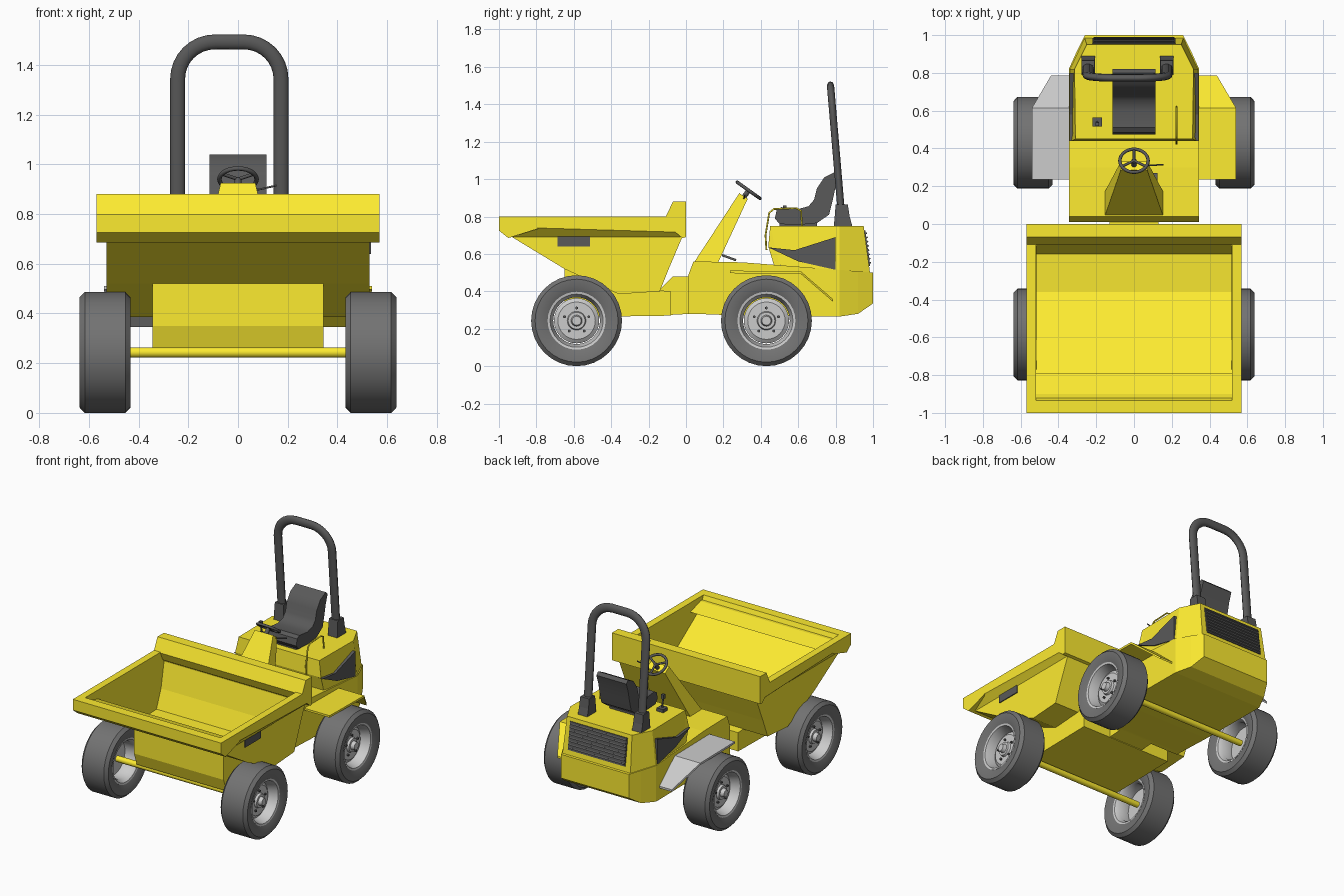
import bpy, bmesh
from math import sin, cos, pi, radians
from mathutils import Vector

if "Cube" in bpy.data.objects:
    bpy.data.objects.remove(bpy.data.objects["Cube"])


def material(name, r, g, b):
    m = bpy.data.materials.new(name)
    m.diffuse_color = (r, g, b, 1)
    m.use_nodes = True
    m.node_tree.nodes["Principled BSDF"].inputs["Base Color"].default_value = m.diffuse_color
    return m


YELLOW = material("yellow_paint", 0.98, 0.83, 0.03)
DARK = material("dark_grey", 0.1, 0.1, 0.1)
RUBBER = material("rubber", 0.17, 0.17, 0.17)
STEEL = material("steel", 0.52, 0.52, 0.52)


def loft(name, rings, mat, wrap=False, smooth=False):
    """Skin a list of equal-length point rings; cap the ends unless wrapped."""
    bm = bmesh.new()
    vs = [[bm.verts.new(p) for p in ring] for ring in rings]
    n = len(vs[0])
    for k in range(len(vs) if wrap else len(vs) - 1):
        a, b = vs[k], vs[(k + 1) % len(vs)]
        for i in range(n):
            j = (i + 1) % n
            bm.faces.new((a[i], a[j], b[j], b[i]))
    if not wrap:
        bm.faces.new(vs[0])
        bm.faces.new(vs[-1])
    bmesh.ops.recalc_face_normals(bm, faces=bm.faces)
    me = bpy.data.meshes.new(name)
    bm.to_mesh(me)
    bm.free()
    if smooth:
        me.shade_smooth()
        me.set_sharp_from_angle(angle=radians(35))
    me.materials.append(mat)
    ob = bpy.data.objects.new(name, me)
    bpy.context.collection.objects.link(ob)
    return ob


def prism(name, yz, x0, x1, mat, smooth=False):
    return loft(name, [[(x, y, z) for y, z in yz] for x in (x0, x1)], mat, smooth=smooth)


def box(name, loc, size, mat, rot=(0, 0, 0)):
    a, b, c = (s / 2 for s in size)
    ob = loft(name, [[(-a, -b, z), (a, -b, z), (a, b, z), (-a, b, z)] for z in (-c, c)], mat)
    ob.location, ob.rotation_euler = loc, rot
    return ob


def circle(x, r, y, z, n=32):
    return [(x, y + r * sin(2 * pi * i / n), z - r * cos(2 * pi * i / n)) for i in range(n)]


def tube(name, pts, r, mat):
    cu = bpy.data.curves.new(name, 'CURVE')
    cu.dimensions = '3D'
    cu.bevel_depth, cu.bevel_resolution, cu.use_fill_caps = r, 3, True
    sp = cu.splines.new('POLY')
    sp.points.add(len(pts) - 1)
    for p, q in zip(sp.points, pts):
        p.co = (*q, 1)
    cu.materials.append(mat)
    ob = bpy.data.objects.new(name, cu)
    bpy.context.collection.objects.link(ob)
    return ob


# Wheels and axles
TYRE = [(-.085, .15), (-.1, .185), (-.1025, .222), (-.082, .243),
        (.082, .243), (.1025, .222), (.1, .185), (.085, .15)]
RIM = [(.088, .155), (.085, .142), (.03, .125), (-.06, .125), (-.085, .142),
       (-.088, .155), (-.04, .15), (.04, .15)]
for label, y in (("front", -.585), ("rear", .43)):
    tube(label + "_axle", [(-.52, y, .243), (.52, y, .243)], .021, YELLOW)
    for side, s in (("left", -1), ("right", 1)):
        def rings(profile, yy=y, zz=.243, n=32):
            return [circle(s * (.5345 + d), r, yy, zz, n) for d, r in profile]
        nm = f"{label}_{side}_"
        loft(nm + "tyre", rings(TYRE), RUBBER, wrap=True, smooth=True)
        loft(nm + "rim", rings(RIM), STEEL, wrap=True, smooth=True)
        loft(nm + "wheel_disc", rings([(.01, .121), (.02, .121), (.035, .1), (.035, .05),
                                       (.05, .045), (.05, .03), (.075, .024)]), STEEL, smooth=True)
        for k in range(5):
            a = 2 * pi * k / 5
            loft(f"{nm}bolt_{k}", rings([(.03, .008), (.046, .008)],
                                        y + .068 * sin(a), .243 + .068 * cos(a), 6), DARK)


# Skip: nested rectangular loops from outer floor, over the rim, to inner floor
def rect(w, yf, zf, yb, zb):
    return [(-w, yf, zf), (w, yf, zf), (w, yb, zb), (-w, yb, zb)]


loft("skip", [rect(.53, -.36, .385, -.14, .40),
              rect(.53, -.65, .52, -.088, .53),
              rect(.53, -.93, .69, -.02, .69),
              rect(.56, -.975, .735, -.005, .705),
              rect(.57, -1, .745, 0, .715),
              rect(.57, -1, .80, 0, .80),
              rect(.52, -.935, .80, -.07, .80),
              rect(.52, -.90, .72, -.07, .72),
              rect(.515, -.64, .55, -.11, .55),
              rect(.515, -.36, .415, -.16, .425)], YELLOW)
prism("skip_front_lip", [(-1, .77), (-1, .725), (-.95, .685), (-.79, .735), (-.90, .77)],
      -.57, .57, YELLOW)
prism("skip_back_lip", [(-.11, .795), (-.07, .88), (0, .88), (0, .69), (-.02, .685), (-.085, .74)],
      -.57, .57, YELLOW)
box("skip_side_plate", (.531, -.60, .675), (.01, .175, .07), DARK)

# Front chassis and pivot post
prism("front_chassis", [(-.65, .53), (-.65, .35), (-.62, .262), (-.08, .27), (-.08, .40),
                        (-.14, .405), (-.36, .39)], -.345, .345, YELLOW)
prism("pivot_post", [(-.16, .27), (-.16, .39), (-.07, .48), (.03, .48), (.03, .28)],
      -.13, .13, YELLOW)


# Rear body, hood and fenders as cross-sections along y
def section(y0, z0, w0, y1, z1, w1):
    return [(-w0, y0, z0), (w0, y0, z0), (w1, y1, z1), (-w1, y1, z1)]


loft("rear_body", [section(y, z0, w, y, z1, w) for y, w, z0, z1 in (
    (.01, .345, .28, .48), (.04, .345, .28, .56), (.30, .345, .27, .555),
    (.82, .345, .265, .515), (.92, .30, .28, .507), (1.0, .26, .335, .50))], YELLOW)
loft("hood", [section(.47, .54, .33, .44, .64, .33),
              section(.50, .54, .335, .45, .75, .31),
              section(.82, .50, .34, .82, .75, .315),
              section(.985, .49, .262, .95, .75, .25)], YELLOW)
for side, s in (("left", -1), ("right", 1)):
    prism(side + "_hood_panel", [(.44, .635), (.58, .62), (.80, .69), (.80, .515), (.60, .56)],
          s * .30, s * .342, DARK)
    loft(side + "_fender", [[(s * .34, y, z), (s * w, y, z), (s * w, y, z + .014), (s * .34, y, z + .014)]
                            for y, z, w in ((.235, .497, .54), (.615, .492, .54), (.785, .345, .44))],
         YELLOW if s > 0 else STEEL)

# Rear grille
TILT = (.135, 0, 0)
box("grille", (0, .966, .63), (.44, .012, .19), DARK, TILT)
for k in range(8):
    z = .552 + k * .0225
    box(f"grille_slat_{k}", (0, .973 - (z - .63) * .136, z), (.43, .012, .009), DARK, (.5, 0, 0))

# Steering pedestal and wheel
loft("steering_pedestal", [rect(.155, .04, .55, .17, .55), rect(.07, .285, .925, .33, .895)], YELLOW)
hub = Vector((0, .335, .94))
tube("steering_column", [(0, .30, .89), hub], .014, DARK)
bpy.ops.mesh.primitive_torus_add(major_radius=.075, minor_radius=.009, major_segments=28,
                                 minor_segments=8, location=hub, rotation=(-.62, 0, 0))
wheel = bpy.context.object
wheel.name = "steering_wheel"
wheel.data.shade_smooth()
wheel.data.materials.append(DARK)
for k in range(3):
    a = pi / 2 + 2 * pi * k / 3
    tip = hub + .074 * Vector((cos(a), sin(a) * cos(.62), -sin(a) * sin(.62)))
    tube(f"steering_spoke_{k}", [hub, tip], .007, DARK)
tube("indicator_stalk", [(.01, .31, .89), (.09, .31, .90), (.155, .315, .915)], .004, DARK)
box("pedal", (.1, .23, .58), (.05, .08, .012), DARK, (-.35, 0, 0))

# Seat
prism("seat", [(.475, .79), (.485, .835), (.51, .85), (.60, .84), (.655, .855), (.685, .89),
               (.70, .95), (.74, 1.01), (.80, 1.04), (.82, 1.02), (.80, .96), (.785, .89),
               (.765, .81), (.70, .765), (.60, .755), (.50, .76)], -.115, .115, DARK, smooth=True)
box("seat_base", (0, .60, .75), (.2, .2, .03), DARK)

# Roll bar with rounded corners, flattened and leaning forward
XL, XR, TOP, R = -.243, .173, .645, .15
path = [(XL, 0, -.02)]
path += [(XL + R - R * cos(a), 0, TOP - R + R * sin(a)) for a in (k * pi / 16 for k in range(9))]
path += [(XR - R + R * sin(a), 0, TOP - R + R * cos(a)) for a in (k * pi / 16 for k in range(9))]
path += [(XR, 0, -.02)]
bar = tube("roll_bar", path, .03, DARK)
bar.location, bar.rotation_euler, bar.scale = (0, .828, .85), (.085, 0, 0), (1, .68, 1)
for side, x in (("left", XL), ("right", XR)):
    loft(side + "_roll_bar_foot", [[(x - w, y0, z), (x + w, y0, z), (x + w, y1, z), (x - w, y1, z)]
                                   for w, y0, y1, z in ((.036, .79, .89, .745), (.036, .795, .875, .80),
                                                        (.034, .80, .865, .865))], DARK)

# Hand lever with boot, and side handrail
box("lever_boot", (-.195, .54, .76), (.05, .05, .025), DARK)
tube("hand_lever", [(-.195, .54, .76), (-.195, .53, .84)], .006, DARK)
box("lever_knob", (-.195, .528, .845), (.02, .02, .03), DARK)
tube("handrail", [(.225, .43, .62), (.225, .425, .70), (.225, .445, .82), (.225, .47, .84),
                  (.225, .59, .845), (.225, .615, .83), (.225, .62, .75)], .005, YELLOW)
